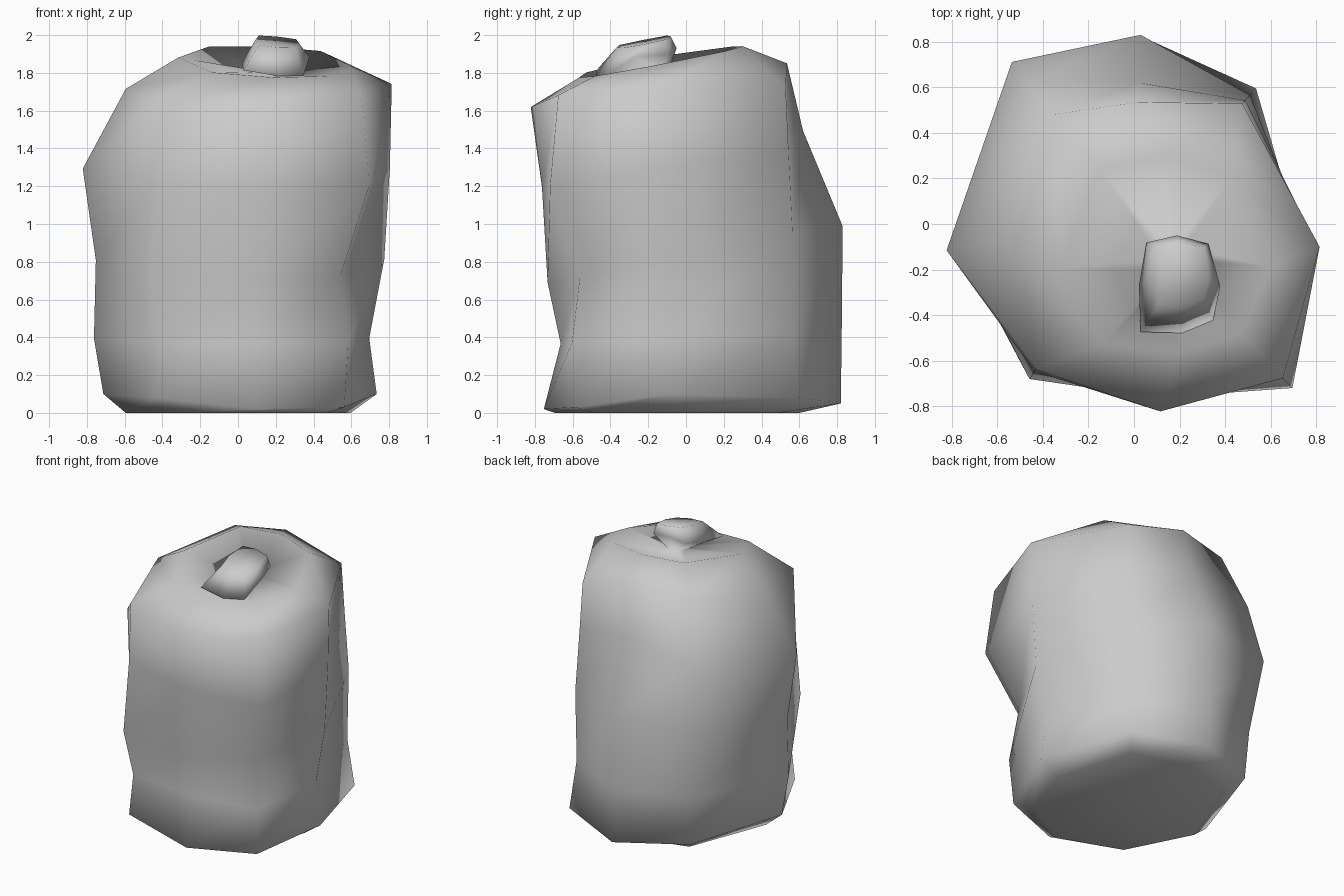
import bpy, bmesh
from math import radians, cos, sin

# Eight columns around the sack: right, back right, back, back left, left, front left, front, front right
ANGLES = [radians(a) for a in (-7, 48, 88, 127, 188, 236, 278, 314)]
FLAT = (0,) * 8

# Each ring: centre x, centre y, centre z, slope along x, slope along y, radius per column, lift per column
SACK_RINGS = [
    (0, 0, 0.00, 0.00, 0.00, (.60, .65, .60, .62, .60, .65, .70, .68), FLAT),
    (0, 0, 0.08, 0.00, 0.00, (.74, .80, .82, .76, .72, .78, .76, .81),
     (.02, 0, -.03, 0, .02, 0, -.06, -.05)),
    (0, 0, 0.40, 0.00, 0.05, (.70, .75, .825, .79, .77, .75, .67, .84), FLAT),
    (0, 0, 0.83, 0.00, 0.19, (.78, .76, .83, .89, .76, .82, .74, .78), FLAT),
    (0, 0, 1.31, 0.00, 0.15, (.81, .73, .62, .78, .83, .78, .77, 1.0), (0, 0, .09, 0, 0, 0, 0, 0)),
    (0, 0, 1.74, 0.02, 0.15, (.82, .71, .535, .60, .60, .77, .83, .94),
     (0, -.10, .03, 0, 0, 0, 0, .03)),
    (.13, -.13, 1.86, -.03, 0.19, (.47, .46, .43, .47, .45, .48, .44, .49),
     (0, 0, 0, 0, .02, .01, 0, 0)),
]
# Pinched neck and the gathered tuft leaning to the front
TUFT_RINGS = [
    (.18, -.15, 1.81, 0.00, 0.10, (.06,) * 8, FLAT),
    (.18, -.25, 1.86, 0.00, 0.25, (.20, .22, .20, .21, .16, .27, .23, .24),
     (.03, 0, .02, 0, 0, .01, -.02, -.03)),
    (.20, -.22, 1.965, -.10, 0.20, (.13, .16, .14, .15, .11, .16, .15, .15), FLAT),
]


def add_ring(bm, cx, cy, cz, sx, sy, radii, lifts):
    ring = []
    for a, r, lift in zip(ANGLES, radii, lifts):
        dx, dy = r * cos(a), r * sin(a)
        ring.append(bm.verts.new((cx + dx, cy + dy, cz + sx * dx + sy * dy + lift)))
    return ring


def loft(name, specs):
    bm = bmesh.new()
    rings = [add_ring(bm, *s) for s in specs]
    n = len(ANGLES)
    for low, high in zip(rings, rings[1:]):
        for i in range(n):
            j = (i + 1) % n
            bm.faces.new((low[i], low[j], high[j], high[i]))
    bm.faces.new(rings[0][::-1])
    bm.faces.new(rings[-1])
    for f in bm.faces:
        f.smooth = True
    bmesh.ops.recalc_face_normals(bm, faces=bm.faces)
    mesh = bpy.data.meshes.new(name)
    bm.to_mesh(mesh)
    bm.free()
    obj = bpy.data.objects.new(name, mesh)
    bpy.context.collection.objects.link(obj)
    return obj


# One continuous skin: base, walls, shoulder, sunken mouth, neck and tuft
loft("tied_sack", SACK_RINGS + TUFT_RINGS)
